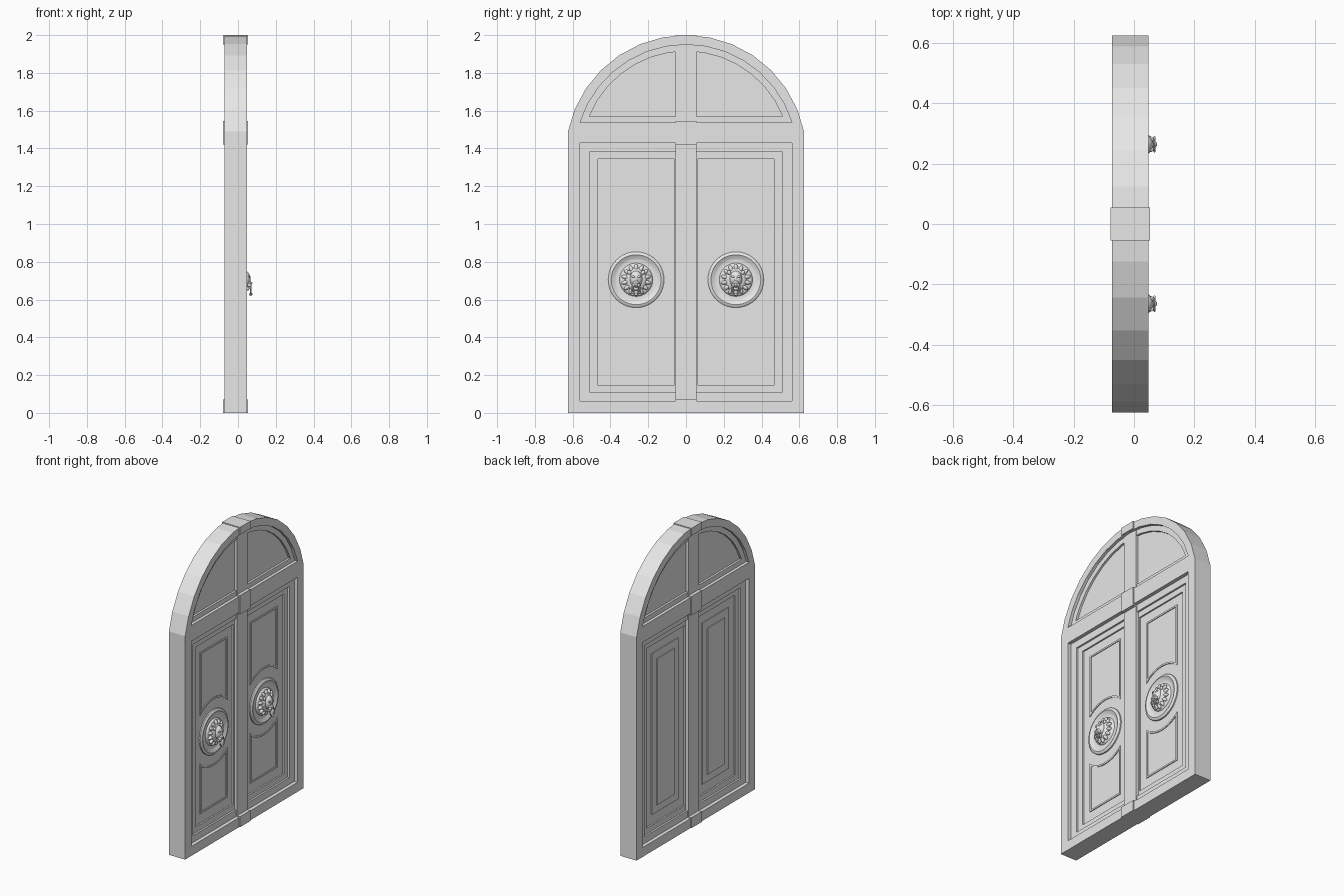
import bpy, bmesh
from math import pi, sin, cos, asin, sqrt, tau
from mathutils import Matrix, Vector

cube = bpy.data.objects.get("Cube")
if cube:
    bpy.data.objects.remove(cube, do_unlink=True)

grey = bpy.data.materials.new("plain grey")
grey.use_nodes = True
grey.diffuse_color = (0.8, 0.8, 0.8, 1)
grey.node_tree.nodes["Principled BSDF"].inputs["Base Color"].default_value = (0.8, 0.8, 0.8, 1)

MID = -0.0125          # middle of the door's thickness
ARCH_Z = 1.362         # centre height of the arch
TO_WALL = Matrix(((0, 0, 1, 0), (1, 0, 0, 0), (0, 1, 0, 0), (0, 0, 0, 1)))


def add(name, mesh, smooth=False):
    mesh.materials.clear()
    mesh.materials.append(grey)
    ob = bpy.data.objects.new(name, mesh)
    bpy.context.collection.objects.link(ob)
    if smooth:
        bpy.ops.object.select_all(action='DESELECT')
        ob.select_set(True)
        bpy.context.view_layer.objects.active = ob
        bpy.ops.object.shade_smooth_by_angle(angle=0.7)
    return ob


def plate(name, loops, x0, x1):
    """Flat plate in the door plane: the first loop is the outline, the rest are holes."""
    curve = bpy.data.curves.new(name, 'CURVE')
    curve.dimensions, curve.fill_mode = '2D', 'BOTH'
    curve.extrude = (x1 - x0) / 2
    for loop in loops:
        sp = curve.splines.new('POLY')
        sp.points.add(len(loop) - 1)
        for p, (y, z) in zip(sp.points, loop):
            p.co = (y, z, 0, 1)
        sp.use_cyclic_u = True
    tmp = bpy.data.objects.new(name + "_outline", curve)
    bpy.context.collection.objects.link(tmp)
    bpy.context.view_layer.update()
    mesh = bpy.data.meshes.new_from_object(
        tmp.evaluated_get(bpy.context.evaluated_depsgraph_get()))
    bpy.data.objects.remove(tmp, do_unlink=True)
    mesh.transform(Matrix.Translation(((x0 + x1) / 2, 0, 0)) @ TO_WALL)
    bm = bmesh.new()
    bm.from_mesh(mesh)
    bmesh.ops.remove_doubles(bm, verts=bm.verts, dist=1e-5)
    bmesh.ops.recalc_face_normals(bm, faces=bm.faces)
    bm.to_mesh(mesh)
    bm.free()
    mesh.name = name
    for poly in mesh.polygons:
        poly.use_smooth = False
    return add(name, mesh)


def layer(name, loops, half):
    return plate(name, loops, MID - half, MID + half)


def rect(y0, y1, z0, z1):
    return [(y0, z0), (y1, z0), (y1, z1), (y0, z1)]


def arch(r, base):
    """Round-topped outline cut off at the base height."""
    a = asin((base - ARCH_Z) / r)
    steps = [a + (pi - 2 * a) * i / 14 for i in range(15)]
    return [(r * cos(t), ARCH_Z + r * sin(t)) for t in steps]


def leaf(s, y0, y1, z0, z1):
    return rect(*sorted((s * y0, s * y1)), z0, z1)


# Frame with fanlight and door openings
outline = [(-0.625, 0), (0.625, 0)] + arch(0.638, 1.49)
fan_outer, fan_inner = arch(0.588, 1.537), arch(0.553, 1.57)
door_outer = rect(-0.56, 0.56, 0.063, 1.43)
door_inner = rect(-0.507, 0.507, 0.108, 1.383)
leaves = [leaf(s, 0.063, 0.466, 0.145, 1.345) for s in (-1, 1)]
layer("frame", [outline, fan_outer, door_outer], 0.06)

# Stepped mouldings and recessed panels
layer("fanlight_moulding", [fan_outer, fan_inner], 0.04)
layer("fanlight_panel", [fan_inner], 0.026)
layer("door_moulding", [door_outer, door_inner], 0.036)
layer("door_stiles", [door_inner] + leaves, 0.024)
for name, loop in zip(("front", "rear"), leaves):
    layer(name + "_leaf_panel", [loop], 0.014)

# Central post and the blocks where it crosses the frame
layer("central_post", [rect(-0.055, 0.055, 0.03, 1.97)], 0.044)
for name, z0, z1 in (("sill_block", 0, 0.07), ("transom_block", 1.42, 1.545),
                     ("keystone", 1.95, 2.0)):
    layer(name, [rect(-0.055, 0.055, z0, z1)], 0.066)

# Raised panel borders, hollowed around the medallions
KY, KZ = 0.264, 0.705
FACE = MID + 0.014


def border(s, end, up, inset):
    """Panel outline whose edge nearest the medallion is an arc."""
    w, r = 0.142 - inset, 0.215 + inset
    pts = [(s * KY - w, end - up * inset), (s * KY + w, end - up * inset)]
    for i in range(13):
        y = w - 2 * w * i / 12
        pts.append((s * KY + y, KZ + up * sqrt(r * r - y * y)))
    return pts


def revolve(name, profile, centre, n=40):
    """Turn a (radius, x) profile about the x axis."""
    bm = bmesh.new()
    vs = [bm.verts.new((x, 0, r)) for r, x in profile]
    es = [bm.edges.new(pair) for pair in zip(vs, vs[1:])]
    bmesh.ops.spin(bm, geom=vs + es, axis=(1, 0, 0), cent=(0, 0, 0),
                   angle=tau, steps=n)
    bmesh.ops.remove_doubles(bm, verts=bm.verts, dist=1e-5)
    bmesh.ops.recalc_face_normals(bm, faces=bm.faces)
    bmesh.ops.translate(bm, verts=bm.verts, vec=centre)
    mesh = bpy.data.meshes.new(name)
    bm.to_mesh(mesh)
    bm.free()
    return add(name, mesh, True)


def blobs(name, items, centre):
    """Join ellipsoids given as (position, radii, roll about x)."""
    bm = bmesh.new()
    for pos, radii, roll in items:
        m = (Matrix.Translation(Vector(centre) + Vector(pos))
             @ Matrix.Rotation(roll, 4, 'X') @ Matrix.Diagonal((*radii, 1)))
        bmesh.ops.create_uvsphere(bm, u_segments=16, v_segments=10, radius=1, matrix=m)
    mesh = bpy.data.meshes.new(name)
    bm.to_mesh(mesh)
    bm.free()
    return add(name, mesh, True)


for s, side in ((-1, "front"), (1, "rear")):
    for part, end, up in (("upper", 1.285, 1), ("lower", 0.21, -1)):
        plate(f"{side}_{part}_border",
              [border(s, end, up, 0), border(s, end, up, 0.011)],
              FACE - 0.004, FACE + 0.005)

    # Plain stepped panel on the back of each leaf
    back = MID - 0.014
    plate(side + "_back_panel", [leaf(s, 0.127, 0.405, 0.21, 1.285)], back - 0.006, back + 0.004)
    plate(side + "_back_field", [leaf(s, 0.175, 0.357, 0.26, 1.235)], back - 0.012, back + 0.004)

    # Round medallion
    c = (FACE, s * KY, KZ)
    revolve(side + "_medallion",
            [(0.148, -0.004), (0.148, 0.008), (0.142, 0.014), (0.132, 0.016),
             (0.113, 0.005), (0.106, 0.003), (0.088, 0.004), (0.084, 0.012),
             (0.078, 0.016), (0, 0.018)], c)

    # Animal head: mane locks, face, brows, ears, cheeks, muzzle and nose
    parts = [((0.022, 0, 0), (0.022, 0.058, 0.064), 0),
             ((0.034, 0, 0.004), (0.03, 0.034, 0.044), 0),
             ((0.052, 0, -0.022), (0.02, 0.018, 0.02), 0),
             ((0.056, 0, 0), (0.01, 0.008, 0.022), 0),
             ((0.068, 0, -0.018), (0.007, 0.009, 0.006), 0),
             ((0.046, 0, -0.046), (0.014, 0.014, 0.012), 0)]
    for k in (-1, 1):
        parts += [((0.056, k * 0.014, 0.016), (0.008, 0.012, 0.006), k * 0.4),
                  ((0.036, k * 0.036, 0.038), (0.008, 0.01, 0.012), -k * 0.6),
                  ((0.058, k * 0.011, -0.029), (0.011, 0.012, 0.011), 0)]
    for i in range(14):
        a = tau * (i + 0.5) / 14
        parts.append(((0.02, 0.056 * cos(a), 0.06 * sin(a)), (0.013, 0.024, 0.011), a))
    blobs(side + "_knocker_head", parts, c)

    # Hanging ring with a ball striker
    ring = [(0.023 + 0.004 * cos(tau * i / 10), 0.004 * sin(tau * i / 10)) for i in range(11)]
    revolve(side + "_knocker_ring", ring, (0.068, s * KY, 0.652), 28)
    blobs(side + "_knocker_striker", [((0, 0, 0), (0.009, 0.009, 0.008), 0)],
          (0.068, s * KY, 0.628))
